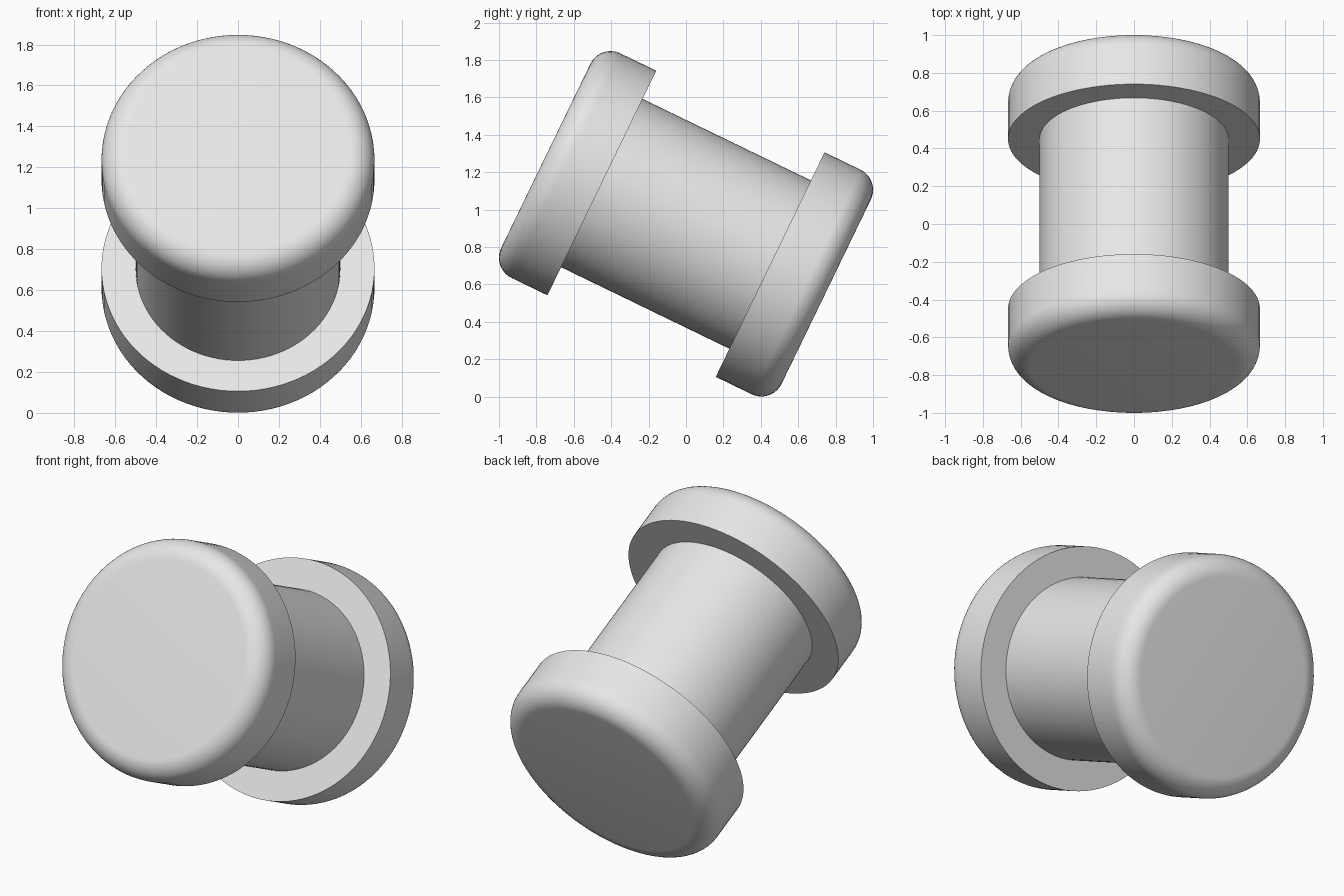
import bpy
import bmesh
from math import radians, sin, cos, pi

if "Cube" in bpy.data.objects:
    bpy.data.objects.remove(bpy.data.objects["Cube"], do_unlink=True)

SEGMENTS = 96
CENTRE = (0, 0, 0.924)
TILT = radians(64.15)      # leans the spool axis forward from vertical
SHAFT_R, HALF_SHAFT = 0.5, 0.5
CAP_R, CAP_TOP, FILLET = 0.667, 0.833, 0.12

grey = bpy.data.materials.new("plain_grey")
grey.use_nodes = True
colour = (0.8, 0.8, 0.8, 1)
grey.diffuse_color = colour
grey.node_tree.nodes["Principled BSDF"].inputs["Base Color"].default_value = colour


def lathe(name, profile, tilt):
    """Spin a (radius, height) profile round the local z axis and tilt it."""
    bm = bmesh.new()
    verts = [bm.verts.new((r, 0, h)) for r, h in profile]
    edges = [bm.edges.new(pair) for pair in zip(verts, verts[1:])]
    bmesh.ops.spin(bm, geom=verts + edges, cent=(0, 0, 0), axis=(0, 0, 1),
                   angle=2 * pi, steps=SEGMENTS, use_duplicate=False)
    bmesh.ops.remove_doubles(bm, verts=bm.verts, dist=0.0001)
    bmesh.ops.recalc_face_normals(bm, faces=bm.faces)
    mesh = bpy.data.meshes.new(name)
    bm.to_mesh(mesh)
    bm.free()
    mesh.materials.append(grey)
    obj = bpy.data.objects.new(name, mesh)
    bpy.context.collection.objects.link(obj)
    obj.location = CENTRE
    obj.rotation_euler.x = tilt
    bpy.ops.object.select_all(action="DESELECT")
    obj.select_set(True)
    bpy.context.view_layer.objects.active = obj
    bpy.ops.object.shade_smooth_by_angle(angle=radians(30))
    return obj


# Cap: flat inner face, straight rim, rounded outer edge, flat outer face
cap = [(0, HALF_SHAFT), (CAP_R, HALF_SHAFT)]
for i in range(13):
    a = i / 12 * pi / 2
    cap.append((CAP_R - FILLET + FILLET * cos(a), CAP_TOP - FILLET + FILLET * sin(a)))
cap.append((0, CAP_TOP))

lathe("front_cap", cap, TILT)
lathe("back_cap", cap, TILT + pi)

# Shaft joining the two caps
lathe("shaft", [(0, -HALF_SHAFT), (SHAFT_R, -HALF_SHAFT),
                (SHAFT_R, HALF_SHAFT), (0, HALF_SHAFT)], TILT)
